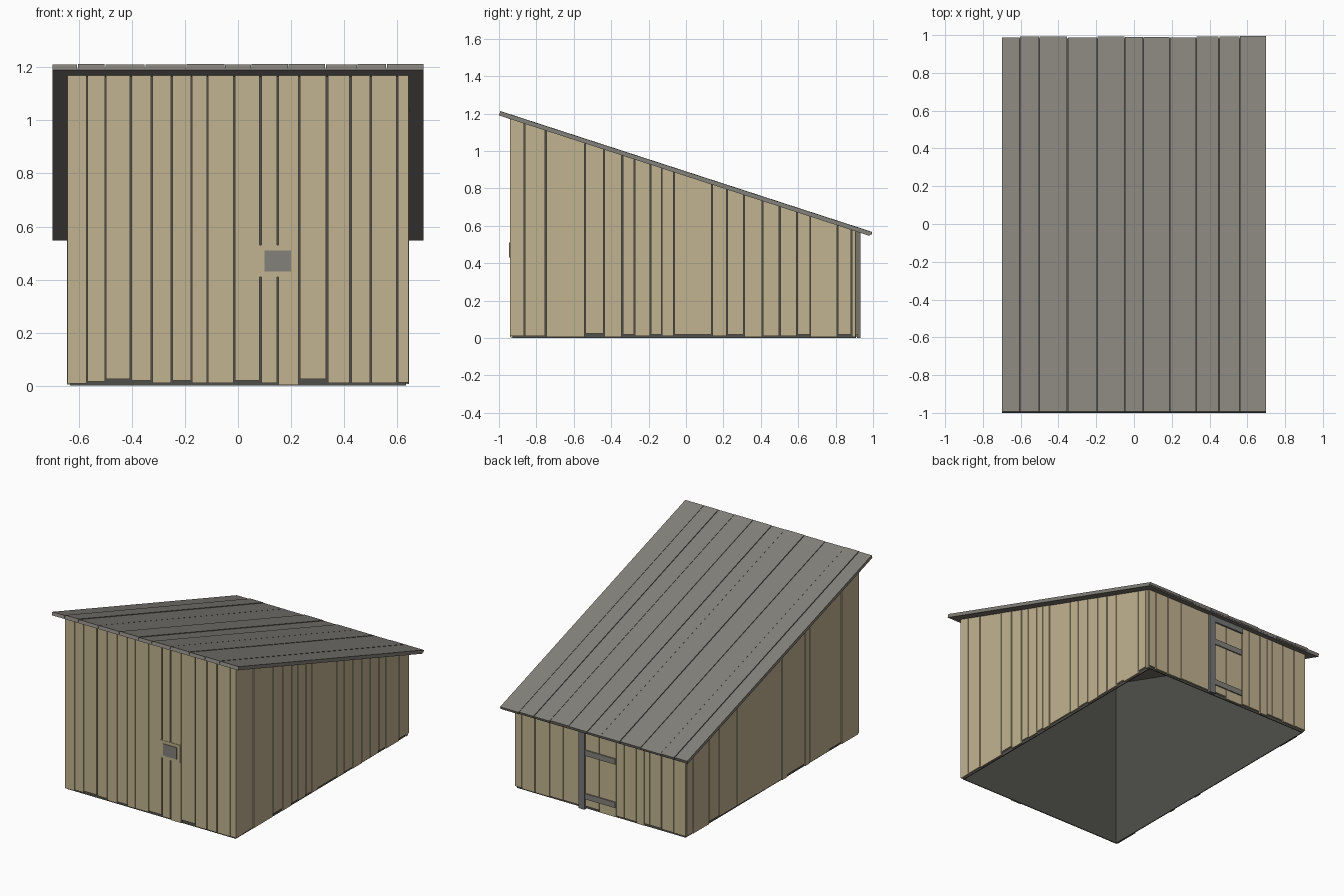
import bpy
import bmesh
import math
import random
from mathutils import Vector

random.seed(4)
if "Cube" in bpy.data.objects:
    bpy.data.objects.remove(bpy.data.objects["Cube"], do_unlink=True)


def material(name, rgb):
    lin = [((c / 255 + 0.055) / 1.055) ** 2.4 for c in rgb] + [1.0]
    m = bpy.data.materials.new(name)
    m.use_nodes = True
    m.diffuse_color = lin
    bsdf = next(n for n in m.node_tree.nodes if n.type == 'BSDF_PRINCIPLED')
    bsdf.inputs["Base Color"].default_value = lin
    bsdf.inputs["Roughness"].default_value = 0.9
    return m


WOOD = material("pale wood", (194, 179, 145))
GREY = material("roof grey", (132, 129, 122))
DARK = material("dark lining", (79, 79, 74))
STEEL = material("frame grey", (116, 118, 117))

# Overall dimensions
WX, FRONT, BACK = 0.645, -0.94, 0.92
SKIN, LINING = 0.012, 0.006
EAVE, SLOPE = 1.19, 0.325


def underside(y):
    return EAVE - SLOPE * (y + 1)


def add_hexahedron(bm, corners):
    """Corners are ordered x, then y, then z."""
    v = [bm.verts.new(c) for c in corners]
    for f in ((0, 1, 3, 2), (4, 6, 7, 5), (0, 4, 5, 1),
              (2, 3, 7, 6), (0, 2, 6, 4), (1, 5, 7, 3)):
        bm.faces.new([v[i] for i in f])


def slab(bm, x0, x1, y0, y1, z0, z1=None):
    """Upright block; without z1 its top follows the roof pitch."""
    add_hexahedron(bm, [(x, y, z) for x in (x0, x1) for y in (y0, y1)
                        for z in (z0, underside(y) + 0.002 if z1 is None else z1)])


def finish(name, bm, *mats):
    bmesh.ops.recalc_face_normals(bm, faces=bm.faces)
    mesh = bpy.data.meshes.new(name)
    bm.to_mesh(mesh)
    bm.free()
    for m in mats:
        mesh.materials.append(m)
    obj = bpy.data.objects.new(name, mesh)
    bpy.context.collection.objects.link(obj)
    return obj


def block(name, mat, *dims):
    bm = bmesh.new()
    slab(bm, *dims)
    return finish(name, bm, mat)


def board_wall(name, edges, along_x, face, inward, bottoms=()):
    """Row of uneven boards between the listed seams."""
    bm = bmesh.new()
    for i, (a, b) in enumerate(zip(edges, edges[1:])):
        gap = random.uniform(0.0015, 0.004)
        low = bottoms[i] if bottoms else random.choice((0.005, 0.01, 0.015, 0.02))
        outer = face + inward * random.uniform(0, 0.003)
        d0, d1 = sorted((outer, face + inward * SKIN))
        if along_x:
            slab(bm, a + gap, b - gap, d0, d1, low)
        else:
            slab(bm, d0, d1, a + gap, b - gap, low)
    return finish(name, bm, WOOD)


# Boarded walls
board_wall("front_boards",
           [-0.645, -0.57, -0.5, -0.405, -0.325, -0.25, -0.175, -0.115, -0.015,
            0.085, 0.15, 0.23, 0.335, 0.425, 0.5, 0.6, 0.645], True, FRONT, 1,
           [.008, .015, .025, .02, .01, .02, .01, .01, .02,
            .01, .003, .025, .01, .01, .01, .012])
board_wall("back_boards",
           [-0.645, -0.55, -0.46, -0.37, -0.33, -0.27, -0.18, -0.12, 0.01,
            0.13, 0.28, 0.38, 0.49, 0.59, 0.645], True, BACK, -1)
board_wall("left_boards",
           [FRONT + SKIN, -0.865, -0.75, -0.54, -0.44, -0.34, -0.275, -0.19,
            -0.13, -0.065, 0.14, 0.22, 0.31, 0.41, 0.5, 0.595, 0.665, 0.81,
            0.885, BACK - SKIN], False, WX, -1,
           [.01, .012, .006, .025, .006, .02, .012, .02, .01,
            .018, .012, .018, .006, .01, .01, .02, .006, .02, .006])
board_wall("right_boards",
           [FRONT + SKIN, -0.75, -0.62, -0.41, -0.36, -0.17, -0.11, 0.15,
            0.37, 0.56, 0.67, 0.84, BACK - SKIN], False, -WX, 1)

# Thin dark lining behind the boards, open underneath
bm = bmesh.new()
ix, iy0, iy1 = WX - SKIN, FRONT + SKIN, BACK - SKIN
for y in (iy0, iy1 - LINING):
    slab(bm, -ix, ix, y, y + LINING, 0)
for x in (-ix, ix - LINING):
    slab(bm, x, x + LINING, iy0 + LINING, iy1 - LINING, 0)
finish("wall_lining", bm, DARK)

# Pitched roof: a deck carrying uneven boards
angle = math.atan(SLOPE)
down = Vector((0, math.cos(angle), -math.sin(angle)))
normal = Vector((0, math.sin(angle), math.cos(angle)))
origin = Vector((0, -1, EAVE))


def roof_slab(bm, x0, x1, start, length, h0, h1):
    add_hexahedron(bm, [origin + Vector((x, 0, 0)) + down * s + normal * h
                        for x in (x0, x1) for s in (start, length)
                        for h in (h0, h1)])


bm = bmesh.new()
roof_slab(bm, -0.7, 0.7, 0, 2.082, 0, 0.007)
deck = finish("roof_deck", bm, GREY, DARK)
for p in deck.data.polygons:
    p.material_index = int(p.normal.z > 0.5)

bm = bmesh.new()
seams = [-0.7, -0.605, -0.502, -0.352, -0.195, -0.05, 0.05, 0.19, 0.33, 0.45, 0.56, 0.7]
for a, b in zip(seams, seams[1:]):
    gap = random.uniform(0.001, 0.0025)
    roof_slab(bm, a + gap * (a > -0.7), b - gap * (b < 0.7), 0,
              2.093 - random.uniform(0, 0.012), 0.007, random.uniform(0.021, 0.025))
finish("roof_boards", bm, GREY)

# Front latch plate on its backing
block("latch_backing", WOOD, 0.075, 0.225, FRONT - 0.002, FRONT + 0.004, 0.41, 0.53)
block("latch_plate", GREY, 0.1, 0.2, FRONT - 0.006, FRONT - 0.001, 0.43, 0.51)

# Back door frame and strap hinges
block("door_post", STEEL, 0.11, 0.155, BACK - 0.005, BACK + 0.012, 0)
block("door_lintel", STEEL, -0.12, 0.11, BACK - 0.005, BACK + 0.01, 0.525)
for label, z in (("lower", 0.07), ("upper", 0.365)):
    block(label + "_hinge", GREY, -0.115, 0.11, BACK - 0.001, BACK + 0.007, z, z + 0.038)
